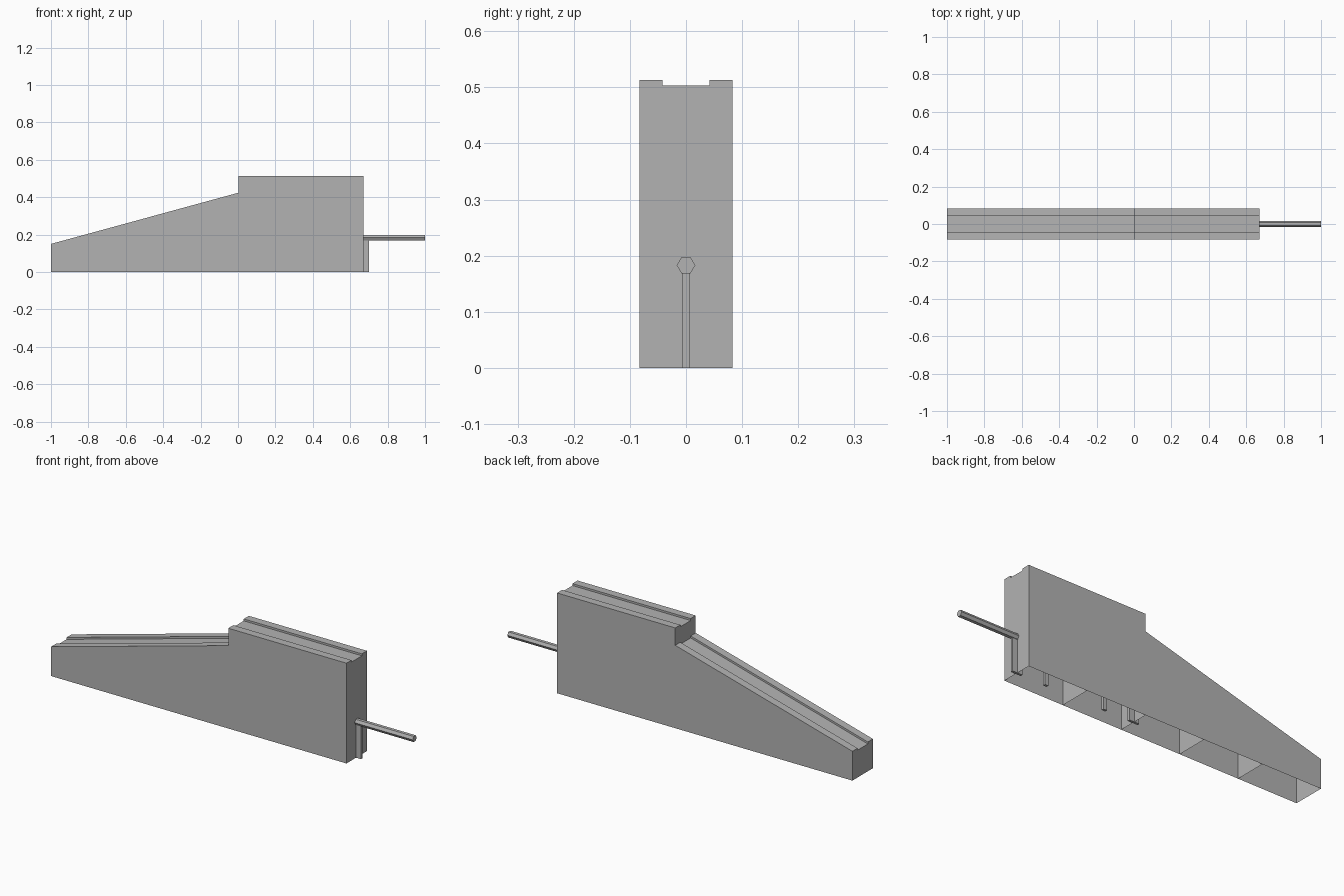
import bpy
import bmesh
from mathutils import Matrix

cube = bpy.data.objects.get("Cube")
if cube:
    bpy.data.objects.remove(cube, do_unlink=True)

grey = bpy.data.materials.new("plain grey")
grey.use_nodes = True
grey.diffuse_color = (0.45, 0.45, 0.45, 1)
grey.node_tree.nodes["Principled BSDF"].inputs["Base Color"].default_value = grey.diffuse_color

HALF, GROOVE, DEPTH = 0.083, 0.042, 0.01
BACK, STEP, FRONT = -1.0, 0.003, 0.672
LOW, MID, HIGH = 0.15, 0.424, 0.513
ROD_Z, ROD_R = 0.183, 0.0165


def finish(name, bm):
    mesh = bpy.data.meshes.new(name)
    bm.to_mesh(mesh)
    bm.free()
    mesh.materials.append(grey)
    obj = bpy.data.objects.new(name, mesh)
    bpy.context.collection.objects.link(obj)
    return obj


def section(bm, x, h):
    """Open-bottomed cross-section with a shallow groove along the top."""
    half = [(HALF, 0), (HALF, h), (GROOVE, h), (GROOVE, h - DEPTH)]
    points = half + [(-y, z) for y, z in reversed(half)]
    return [bm.verts.new((x, y, z)) for y, z in points]


def shell(name, x0, h0, x1, h1):
    bm = bmesh.new()
    a, b = section(bm, x0, h0), section(bm, x1, h1)
    for i in range(len(a) - 1):
        bm.faces.new((a[i], a[i + 1], b[i + 1], b[i]))
    return finish(name, bm)


def bulkhead(name, x, h, flip=False):
    bm = bmesh.new()
    face = bm.faces.new(section(bm, x, h))
    if flip:
        face.normal_flip()
    return finish(name, bm)


def box(name, x, width, depth, height):
    bm = bmesh.new()
    bmesh.ops.create_cube(bm, size=1)
    bmesh.ops.scale(bm, vec=(width, depth, height), verts=bm.verts)
    bmesh.ops.translate(bm, vec=(x, 0, height / 2), verts=bm.verts)
    return finish(name, bm)


# Grooved hollow body: sloped ramp and raised block
shell("sloped_ramp", BACK, LOW, STEP, MID)
shell("raised_block", STEP, HIGH, FRONT, HIGH)

# End walls and evenly spaced cross walls
bays = 5
for i in range(bays + 1):
    x = BACK + (FRONT - BACK) * i / bays
    if i >= 3:
        x, h = (STEP if i == 3 else x), HIGH
    else:
        h = LOW + (MID - LOW) * (x - BACK) / (STEP - BACK)
    name = "left_end_wall" if i == bays else "right_end_wall" if i == 0 else f"cross_wall_{i}"
    face = bulkhead(name, x, h)
    # Outward direction: the step faces the ramp, the far end faces away
    facing = face.data.polygons[0].normal.x
    want = -1 if i in (0, 3) else 1
    if facing * want < 0:
        face.data.flip_normals()

# Six-sided rod, corners pointing sideways
rod_start, rod_end = STEP - 0.025, 1.0
bm = bmesh.new()
bmesh.ops.create_cone(bm, cap_ends=True, segments=6, radius1=ROD_R, radius2=ROD_R,
                      depth=rod_end - rod_start)
bmesh.ops.rotate(bm, matrix=Matrix.Rotation(1.570796, 3, "Y"), verts=bm.verts)
bmesh.ops.translate(bm, vec=((rod_start + rod_end) / 2, 0, ROD_Z), verts=bm.verts)
rod = finish("rod", bm)

# Supports holding the rod: wide at the walls, narrow between them
for i, x in enumerate((FRONT, STEP)):
    box(f"wall_support_{i + 1}", x, 0.056, 0.012, 0.17)
for i, x in enumerate((0.505, 0.17)):
    box(f"bay_support_{i + 1}", x, 0.02, 0.012, 0.17)
